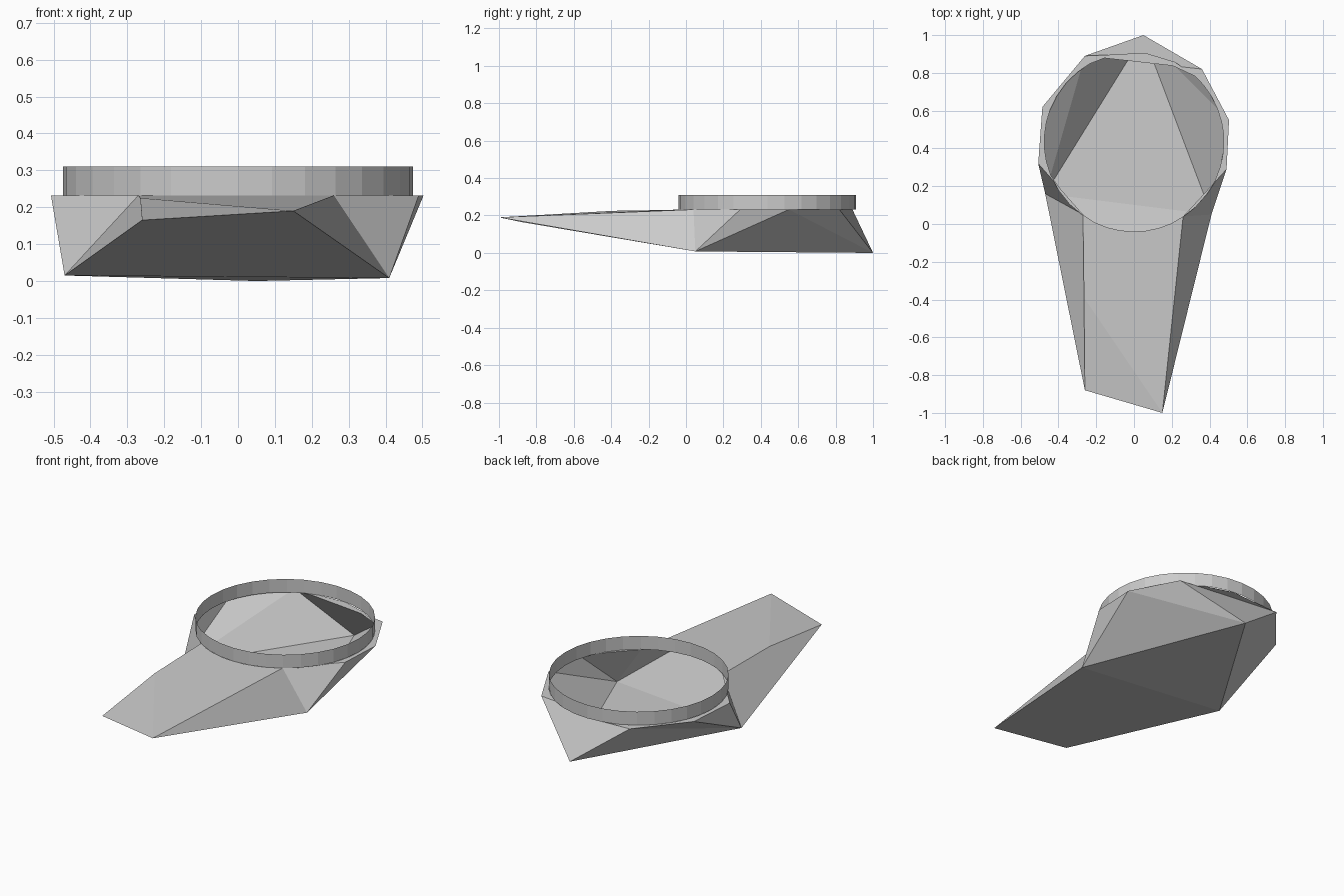
import bpy, math
from mathutils import Vector

if "Cube" in bpy.data.objects:
    bpy.data.objects.remove(bpy.data.objects["Cube"])

CX, CY, R = 0.0, 0.435, 0.475      # collar centre and radius
Z_RIM, Z_TOP = 0.232, 0.31


def make(name, verts, faces):
    mesh = bpy.data.meshes.new(name)
    mesh.from_pydata(verts, [], faces)
    mesh.update()
    ob = bpy.data.objects.new(name, mesh)
    bpy.context.collection.objects.link(ob)
    return ob


def on_circle(p):
    """Push a point radially onto the collar circle."""
    d = Vector((p[0] - CX, p[1] - CY)).normalized() * R
    return (CX + d.x, CY + d.y, Z_RIM)


# Key points: three floor corners, the blade tip, and the faceted rim
points = {
    "fl": (-0.47, 0.16, 0.015), "fr": (0.41, 0.05, 0.008), "fb": (0.05, 1.0, 0.0),
    "tl": (-0.26, -0.88, 0.165), "tr": (0.15, -1.0, 0.19), "ml": (-0.265, -0.39, 0.225),
}
rim_xy = [(0.26, 0.04), (0.49, 0.29), (0.503, 0.55), (0.36, 0.82),
          (-0.26, 0.89), (-0.485, 0.62), (-0.507, 0.32), (-0.27, 0.05)]
for i, (x, y) in enumerate(rim_xy):
    points["r%d" % i] = (x, y, Z_RIM)
index = {k: i for i, k in enumerate(points)}

# Faceted hollow body: floor, blade underside, blade sides, bowl walls
body = ["fl fb fr", "tl fl fr tr",
        "tl ml r7 fl", "tr fr r0",
        "fr r1 r0", "fr r2 r1", "fr fb r2", "fb r3 r2",
        "fb r4 r3", "fl r4 fb", "fl r5 r4", "fl r6 r5", "fl r7 r6"]
make("faceted_body", list(points.values()),
     [[index[k] for k in f.split()] for f in body])

# Flat blade top, cut round where the collar sits on it
a0 = math.atan2(0.04 - CY, 0.26)
a1 = math.atan2(0.05 - CY, -0.27)
arc = [(CX + R * math.cos(a0 + (a1 - a0) * t / 8),
        CY + R * math.sin(a0 + (a1 - a0) * t / 8), Z_RIM) for t in range(1, 8)]
top = [points[k] for k in ("tl", "tr", "ml", "r0", "r7")] + arc
make("blade_top", top, [[0, 1, 2], [2, 1, 3] + list(range(5, 12)) + [4]])

# Thin ledge joining the faceted rim to the collar
verts, faces = [], []
STEPS = 4
for i in range(7):
    p, q = Vector(points["r%d" % i]), Vector(points["r%d" % (i + 1)])
    for s in range(STEPS):
        a, b = p.lerp(q, s / STEPS), p.lerp(q, (s + 1) / STEPS)
        n = len(verts)
        verts += [tuple(a), tuple(b), on_circle(b), on_circle(a)]
        faces.append([n, n + 1, n + 2, n + 3])
make("rim_ledge", verts, faces)

# Round open collar
N = 32
verts = [(CX + R * math.cos(2 * math.pi * i / N), CY + R * math.sin(2 * math.pi * i / N), z)
         for z in (Z_RIM, Z_TOP) for i in range(N)]
make("round_collar", verts,
     [[i, (i + 1) % N, N + (i + 1) % N, N + i] for i in range(N)])
